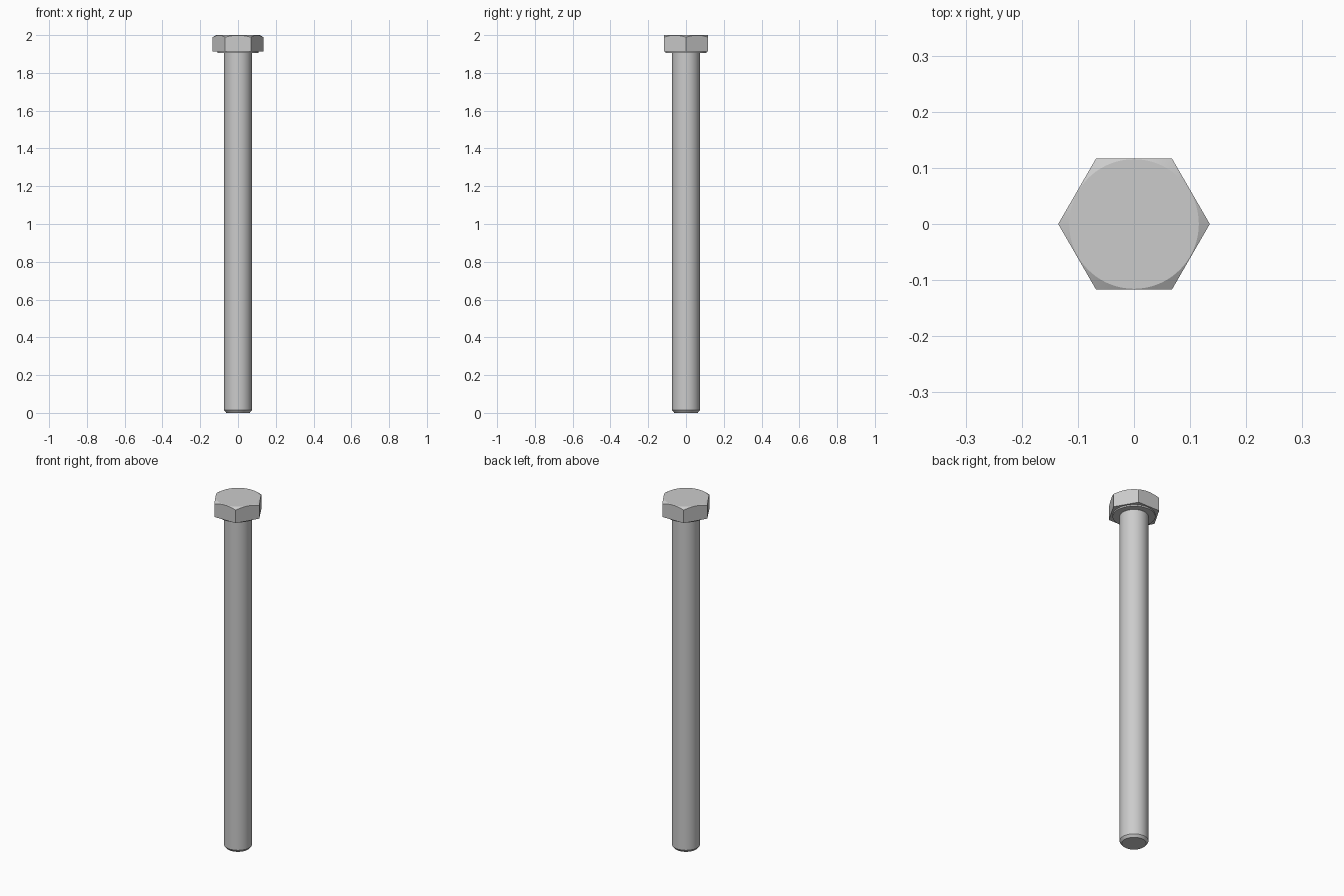
import bpy, bmesh, math

if "Cube" in bpy.data.objects:
    bpy.data.objects.remove(bpy.data.objects["Cube"])

SEG = 72
ANGLES = [2 * math.pi * i / SEG for i in range(SEG)]
FLAT = 0.117          # half width across the hexagon flats
TOP_R = 0.1155        # radius of the flat disc on top of the head
SLOPE = math.tan(math.radians(30))


def hex_radius(a):
    return FLAT / math.cos((a % (math.pi / 3)) - math.pi / 6)


def circle(r, z):
    return [(r * math.cos(a), r * math.sin(a), z) for a in ANGLES]


def skin(name, rings):
    """Join stacked rings with quads, cap both ends, shade by angle."""
    bm = bmesh.new()
    loops = [[bm.verts.new(p) for p in ring] for ring in rings]
    for lo, hi in zip(loops, loops[1:]):
        for i in range(SEG):
            j = (i + 1) % SEG
            bm.faces.new((lo[i], lo[j], hi[j], hi[i]))
    bm.faces.new(loops[0][::-1])
    bm.faces.new(loops[-1])
    bmesh.ops.recalc_face_normals(bm, faces=bm.faces)
    mesh = bpy.data.meshes.new(name)
    bm.to_mesh(mesh)
    bm.free()
    ob = bpy.data.objects.new(name, mesh)
    bpy.context.collection.objects.link(ob)
    bpy.ops.object.select_all(action='DESELECT')
    ob.select_set(True)
    bpy.context.view_layer.objects.active = ob
    bpy.ops.object.shade_smooth_by_angle(angle=math.radians(20))
    return ob


# Shank with chamfered tip
skin("shank", [circle(0.062, 0), circle(0.073, 0.014), circle(0.073, 1.915)])

# Hexagonal head: washer face, flat sides, conical chamfer cutting the corners
hex_low, hex_high = [], []
for a in ANGLES:
    r = hex_radius(a)
    x, y = r * math.cos(a), r * math.sin(a)
    hex_low.append((x, y, 1.914))
    hex_high.append((x, y, 2 - (r - TOP_R) * SLOPE))
skin("hex_head", [circle(0.108, 1.906), circle(0.108, 1.914),
                  hex_low, hex_high, circle(TOP_R, 2.0)])
